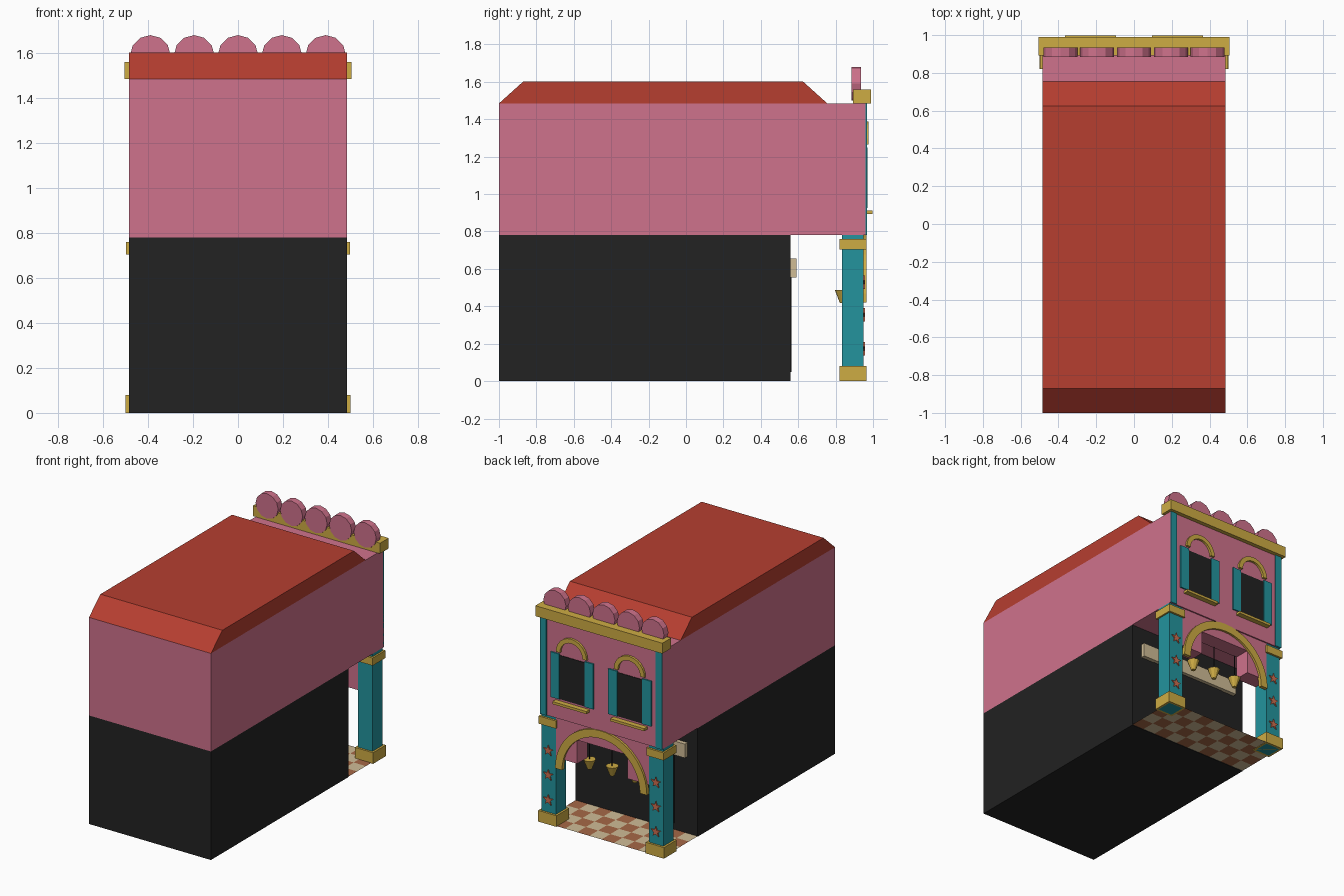
import bpy, bmesh, math
from mathutils import Vector

if "Cube" in bpy.data.objects:
    bpy.data.objects.remove(bpy.data.objects["Cube"])


def mat(name, r, g, b):
    m = bpy.data.materials.new(name)
    lin = [(c / 255 / 12.92) if c < 10 else ((c / 255 + 0.055) / 1.055) ** 2.4 for c in (r, g, b)]
    m.diffuse_color = (*lin, 1)
    m.use_nodes = True
    m.node_tree.nodes["Principled BSDF"].inputs["Base Color"].default_value = m.diffuse_color
    return m


PINK = mat("pink_plaster", 207, 114, 140)
ROOF = mat("red_roof", 182, 62, 48)
TEAL = mat("teal_paint", 35, 148, 158)
GOLD = mat("gold_trim", 206, 172, 68)
BLACK = mat("charcoal", 34, 34, 34)
CREAM = mat("cream", 208, 188, 150)
TERRA = mat("terracotta", 166, 104, 70)
CORAL = mat("coral", 205, 110, 80)


def finish(name, bm, *mats):
    bmesh.ops.recalc_face_normals(bm, faces=bm.faces)
    me = bpy.data.meshes.new(name)
    bm.to_mesh(me)
    bm.free()
    for m in mats:
        me.materials.append(m)
    ob = bpy.data.objects.new(name, me)
    bpy.context.collection.objects.link(ob)
    return ob


def box(name, m, x0, x1, y0, y1, z0, z1):
    bm = bmesh.new()
    bmesh.ops.create_cube(bm, size=1)
    for v in bm.verts:
        v.co = Vector((x1 if v.co.x > 0 else x0, y1 if v.co.y > 0 else y0, z1 if v.co.z > 0 else z0))
    return finish(name, bm, m)


def prism(name, m, pts, depth):
    """Extrude a closed outline of 3D points along the depth vector."""
    bm = bmesh.new()
    f = bm.faces.new([bm.verts.new(p) for p in pts])
    new = bmesh.ops.extrude_face_region(bm, geom=[f])["geom"]
    bmesh.ops.translate(bm, vec=depth, verts=[g for g in new if isinstance(g, bmesh.types.BMVert)])
    return finish(name, bm, m)


def arch(name, m, cx, cz, r_in, r_out, y0, y1, n):
    """Half ring standing in the facade plane."""
    bm = bmesh.new()
    rings = []
    for i in range(n + 1):
        c, s = math.cos(math.pi * i / n), math.sin(math.pi * i / n)
        rings.append([bm.verts.new((cx + r * c, y, cz + r * s))
                      for r, y in ((r_in, y0), (r_out, y0), (r_out, y1), (r_in, y1))])
    for a, b in zip(rings, rings[1:]):
        for k in range(4):
            bm.faces.new((a[k], a[(k + 1) % 4], b[(k + 1) % 4], b[k]))
    bm.faces.new(rings[0])
    bm.faces.new(rings[-1])
    return finish(name, bm, m)


def mbox(name, m, s, x0, x1, *yz):
    """Box mirrored to side s (+1 or -1)."""
    return box(name, m, min(s * x0, s * x1), max(s * x0, s * x1), *yz)


W = 0.485
# Main volumes
box("ground_floor", BLACK, -W, W, -1, 0.56, 0, 0.78)
box("upper_floor", PINK, -W, W, -1, 0.96, 0.78, 1.485)
prism("roof", ROOF, [(-W, y, z) for y, z in ((-1, 1.485), (0.755, 1.485), (0.625, 1.602), (-0.87, 1.602))],
      (2 * W, 0, 0))
box("shop_door", BLACK, -0.3, 0.3, 0.55, 0.564, 0.05, 0.61)
box("shop_board", CREAM, -0.405, 0.405, 0.56, 0.59, 0.555, 0.655)

# Checkered porch floor
bm = bmesh.new()
bmesh.ops.create_grid(bm, x_segments=10, y_segments=4, size=0.5)
for v in bm.verts:
    v.co = Vector((v.co.x * 2 * W, 0.76 + v.co.y * 0.4, 0.003))
for f in bm.faces:
    c = f.calc_center_median()
    f.material_index = (int((c.x + W) / 0.097) + int((c.y - 0.56) / 0.1)) % 2
finish("porch_tiles", bm, CREAM, TERRA)

# Cornice and scalloped parapet
box("cornice", GOLD, -0.505, 0.505, 0.892, 0.99, 1.485, 1.56)
for i in range(5):
    cx = (i - 2) * 0.195
    ring = [(cx + 0.09 * math.sin(a * math.pi / 6), 0.885, 1.59 + 0.09 * math.cos(a * math.pi / 6))
            for a in range(12)]
    prism("parapet_scallop", PINK, ring, (0, 0.05, 0))

# Porch beam and arch
box("porch_beam", PINK, -0.2, 0.2, 0.835, 0.95, 0.66, 0.78)
arch("porch_arch", GOLD, 0, 0.42, 0.31, 0.365, 0.94, 0.966, 24)

for s in (-1, 1):
    # Porch columns with flowers
    mbox("column", TEAL, s, 0.37, W, 0.835, 0.95, 0, 0.78)
    mbox("column_base", GOLD, s, 0.355, 0.5, 0.82, 0.965, 0, 0.08)
    mbox("column_capital", GOLD, s, 0.36, 0.497, 0.82, 0.965, 0.705, 0.76)
    mbox("arch_shoulder", PINK, s, 0.2, 0.37, 0.835, 0.95, 0.49, 0.78)
    for z in (0.17, 0.35, 0.525):
        star = []
        for k in range(10):
            r, a = (0.04, 0.017)[k % 2], k * math.pi / 5
            star.append((s * 0.428 + r * math.sin(a), 0.949, z + r * math.cos(a)))
        prism("column_flower", CORAL, star, (0, 0.009, 0))
    # Upper pilasters and windows
    mbox("pilaster", TEAL, s, 0.435, W, 0.955, 0.967, 0.78, 1.485)
    c = 0.23
    mbox("window_pane", BLACK, s, c - 0.1, c + 0.1, 0.955, 0.964, 0.925, 1.24)
    for d in (-1, 1):
        mbox("shutter", TEAL, s, c + d * 0.1, c + d * 0.17, 0.955, 0.97, 0.925, 1.25)
    mbox("window_sill", GOLD, s, c - 0.135, c + 0.135, 0.955, 0.997, 0.893, 0.911)
    arch("window_arch", GOLD, s * c, 1.265, 0.09, 0.122, 0.955, 0.976, 12)

# Hanging lanterns
for x in (-0.18, 0, 0.18):
    bm = bmesh.new()
    bmesh.ops.create_cone(bm, cap_ends=True, segments=10, radius1=0.015, radius2=0.042, depth=0.07)
    bmesh.ops.translate(bm, vec=(x, 0.838, 0.452), verts=bm.verts)
    finish("lantern", bm, GOLD)
    box("lantern_cord", BLACK, x - 0.003, x + 0.003, 0.837, 0.843, 0.48, 0.66)
